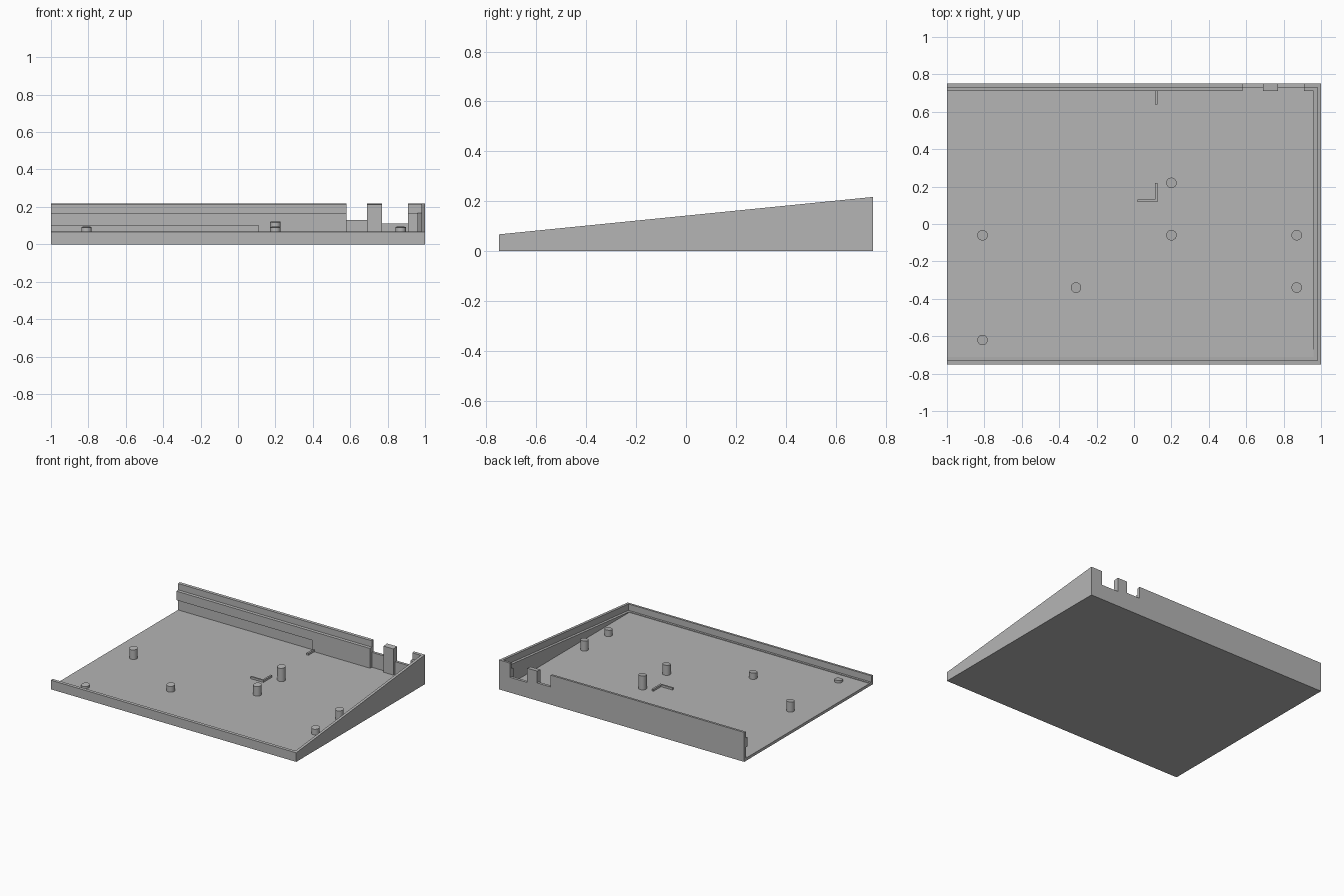
import bpy, bmesh, math

cube = bpy.data.objects.get("Cube")
if cube:
    bpy.data.objects.remove(cube, do_unlink=True)

grey = bpy.data.materials.new("case grey")
grey.use_nodes = True
colour = (0.46, 0.46, 0.46, 1)
grey.diffuse_color = colour
grey.node_tree.nodes["Principled BSDF"].inputs["Base Color"].default_value = colour

FLOOR = 0.02
LEDGE = -0.047


def rim(y):
    """Height of the sloping rim at depth y."""
    return 0.142 + 0.1 * y


def finish(name, bm):
    bmesh.ops.recalc_face_normals(bm, faces=bm.faces)
    mesh = bpy.data.meshes.new(name)
    bm.to_mesh(mesh)
    bm.free()
    mesh.materials.append(grey)
    obj = bpy.data.objects.new(name, mesh)
    bpy.context.collection.objects.link(obj)
    return obj


def block(name, x, y, low, high):
    """Box whose bottom and top heights are functions of y."""
    bm = bmesh.new()
    bmesh.ops.create_cube(bm, size=1)
    for v in bm.verts:
        top = v.co.z > 0
        v.co.x = x[v.co.x > 0]
        v.co.y = y[v.co.y > 0]
        v.co.z = (high if top else low)(v.co.y)
    return finish(name, bm)


def flat(z):
    return lambda y: z


def cut(body, cutter):
    mod = body.modifiers.new("cut", "BOOLEAN")
    mod.operation = "DIFFERENCE"
    mod.solver = "EXACT"
    mod.object = cutter
    cutter.hide_render = True
    bpy.context.view_layer.objects.active = body
    bpy.ops.object.modifier_apply(modifier=mod.name)
    bpy.data.objects.remove(cutter, do_unlink=True)


# Wedge-shaped tray, open at one end, with a stepped rim
tray = block("tray", (-1, 1), (-0.75, 0.75), flat(0), rim)
cut(tray, block("cavity", (-1.1, 0.96), (-0.71, 0.71), flat(FLOOR), flat(0.5)))
cut(tray, block("rim_step", (-1.1, 0.98), (-0.73, 0.73),
                lambda y: rim(y) + LEDGE, flat(0.5)))
# Hollow under the rear ledge
cut(tray, block("rear_hollow", (-1.1, 0.11), (0.6, 0.73), flat(FLOOR), flat(0.1)))
# Port openings in the rear wall, thinned below each one
for x0, x1, sill in ((0.58, 0.69, 0.13), (0.77, 0.91, 0.112)):
    cut(tray, block("port_thinning", (x0, x1), (0.6, 0.73), flat(FLOOR), flat(0.5)))
    cut(tray, block("port_opening", (x0, x1), (0.6, 0.8), flat(sill), flat(0.5)))
# Thicker pillar between the ports reaches the rim
block("port_pillar", (0.69, 0.77), (0.71, 0.732), flat(0.16), rim)

# Support posts with tops parallel to the rim
posts = ((-0.81, -0.06), (0.2, 0.22), (0.2, -0.06), (0.87, -0.06),
         (-0.31, -0.34), (0.87, -0.34), (-0.81, -0.62))
for px, py in posts:
    bm = bmesh.new()
    bmesh.ops.create_cone(bm, cap_ends=True, segments=32,
                          radius1=0.028, radius2=0.028, depth=1)
    for v in bm.verts:
        top = v.co.z > 0
        v.co.x += px
        v.co.y += py
        v.co.z = rim(v.co.y) - 0.044 if top else FLOOR - 0.005
    post = finish("support_post", bm)
    bpy.ops.object.select_all(action="DESELECT")
    post.select_set(True)
    bpy.context.view_layer.objects.active = post
    bpy.ops.object.shade_smooth_by_angle(angle=math.radians(30))

# Low locating ribs on the floor
for x, y in (((0.02, 0.125), (0.118, 0.13)),
             ((0.112, 0.125), (0.13, 0.22)),
             ((0.112, 0.125), (0.64, 0.71))):
    block("floor_rib", x, y, flat(FLOOR - 0.005), flat(0.035))
